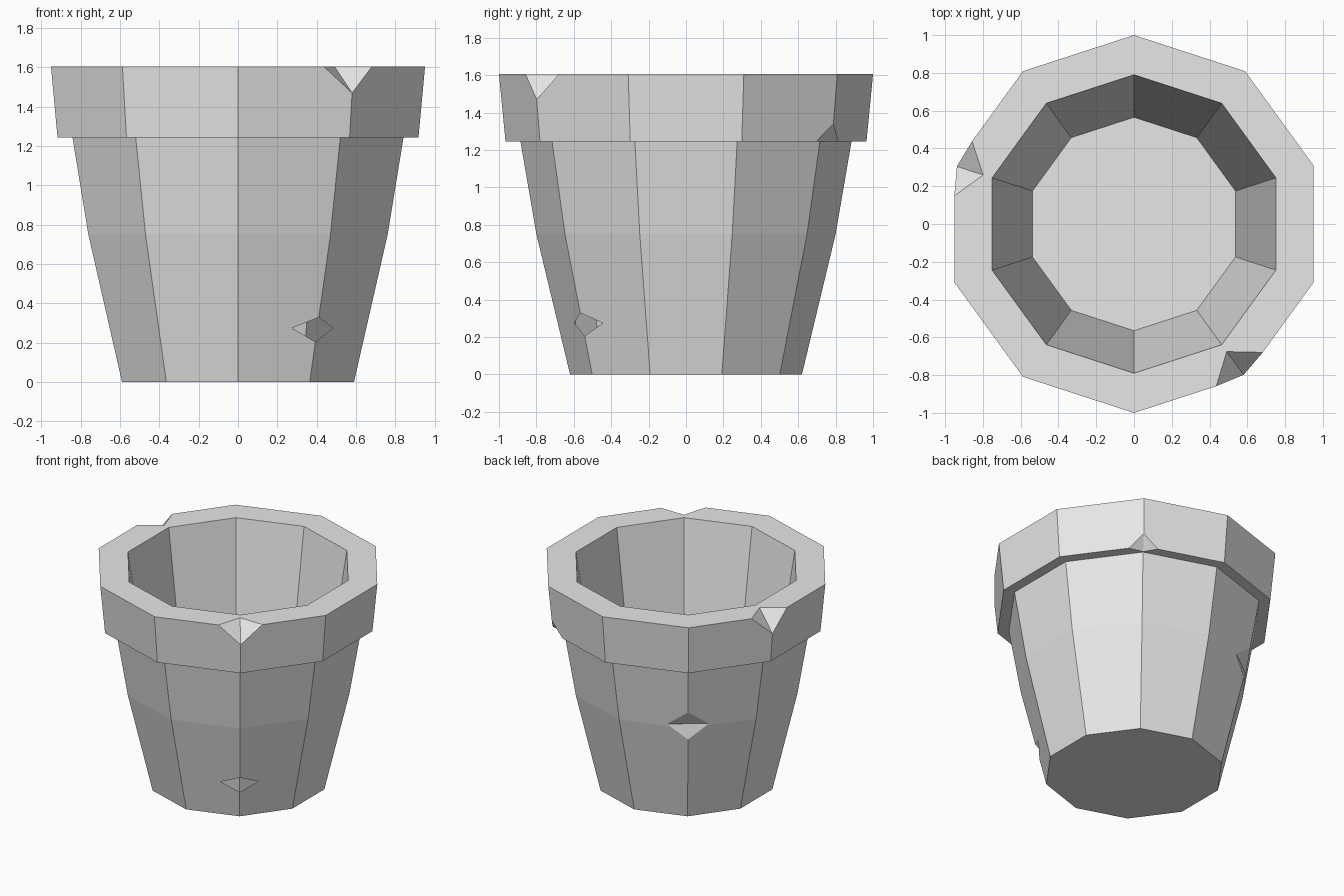
import bpy, bmesh, math
from mathutils import Vector

SIDES = 10
STEP = 2 * math.pi / SIDES
SLOPE = math.tan(STEP / 2)   # how far a flat side falls back from its corner

cube = bpy.data.objects.get("Cube")
if cube:
    bpy.data.objects.remove(cube, do_unlink=True)

clay = bpy.data.materials.new("pale_grey_clay")
clay.use_nodes = True
GREY = (0.8, 0.8, 0.8, 1)
clay.diffuse_color = GREY
clay.node_tree.nodes["Principled BSDF"].inputs["Base Color"].default_value = GREY


def add_object(name, bm):
    bmesh.ops.recalc_face_normals(bm, faces=bm.faces)
    mesh = bpy.data.meshes.new(name)
    bm.to_mesh(mesh)
    bm.free()
    mesh.materials.append(clay)
    obj = bpy.data.objects.new(name, mesh)
    bpy.context.collection.objects.link(obj)
    return obj


def at_corner(corner, r, t, z):
    """Point given by outward distance, sideways distance and height at a corner."""
    a = corner * STEP - math.pi / 2
    return Vector((r * math.cos(a) - t * math.sin(a),
                   r * math.sin(a) + t * math.cos(a), z))


def hull(name, points):
    bm = bmesh.new()
    for p in points:
        bm.verts.new(p)
    bmesh.ops.convex_hull(bm, input=bm.verts[:])
    obj = add_object(name, bm)
    obj.hide_render = True
    return obj


def rim_chip(corner, r_tip, z_tip, r_edge, z_edge, half, r_inner):
    """Pyramid that breaks a corner off the rim's top or bottom edge."""
    tip = at_corner(corner, r_tip, 0, z_tip)
    base = [at_corner(corner, r_edge - half * SLOPE, s * half, z_edge) for s in (-1, 1)]
    base.append(at_corner(corner, r_inner, 0, z_edge))
    points = [tip] + [tip + (p - tip) * 1.05 for p in base]
    points.append(at_corner(corner, r_edge + 0.1, 0, z_edge + (z_edge - z_tip) * 0.05))
    return hull("chip_cutter", points)


def wall_nick(corner, r, z, half, upper, lower):
    """Wedge that cuts a level notch across a corner of the wall."""
    ends = [at_corner(corner, r - half * SLOPE, s * half, z) for s in (-1, 1)]
    mid = (ends[0] + ends[1]) / 2
    lips = [at_corner(corner, *p) for p in (upper, lower)]
    return hull("nick_cutter", ends + [mid + (p - mid) * 1.6 for p in lips])


# Pot: ten-sided wall, rim, hollow and floor from one profile
profile = [(0.62, 0), (0.80, 0.75), (0.885, 1.245), (0.965, 1.245),
           (1.0, 1.605), (0.79, 1.605), (0.565, 0.1)]
bm = bmesh.new()
rings = [[bm.verts.new(at_corner(k, r, 0, z)) for k in range(SIDES)] for r, z in profile]
for low, high in zip(rings, rings[1:]):
    for k in range(SIDES):
        n = (k + 1) % SIDES
        bm.faces.new((low[k], low[n], high[n], high[k]))
bm.faces.new(rings[0])
bm.faces.new(rings[-1])
pot = add_object("flower_pot", bm)

# Broken corners on the rim and nicks in the wall
cutters = [
    rim_chip(1, 0.987, 1.47, 1.0, 1.605, 0.152, 0.835),
    rim_chip(7, 0.987, 1.46, 1.0, 1.605, 0.152, 0.84),
    rim_chip(4, 0.974, 1.34, 0.965, 1.245, 0.10, 0.892),
    wall_nick(1, 0.686, 0.275, 0.129, (0.71, 0, 0.34), (0.669, 0, 0.205)),
    wall_nick(6, 0.802, 0.765, 0.14, (0.822, 0, 0.88), (0.777, 0, 0.655)),
]
for cutter in cutters:
    cut = pot.modifiers.new("cut", 'BOOLEAN')
    cut.operation = 'DIFFERENCE'
    cut.solver = 'EXACT'
    cut.object = cutter

# Bake the cuts, then remove the cutters
bpy.context.view_layer.update()
baked = bpy.data.meshes.new_from_object(
    pot.evaluated_get(bpy.context.evaluated_depsgraph_get()))
pot.modifiers.clear()
pot.data = baked
for cutter in cutters:
    bpy.data.objects.remove(cutter, do_unlink=True)
